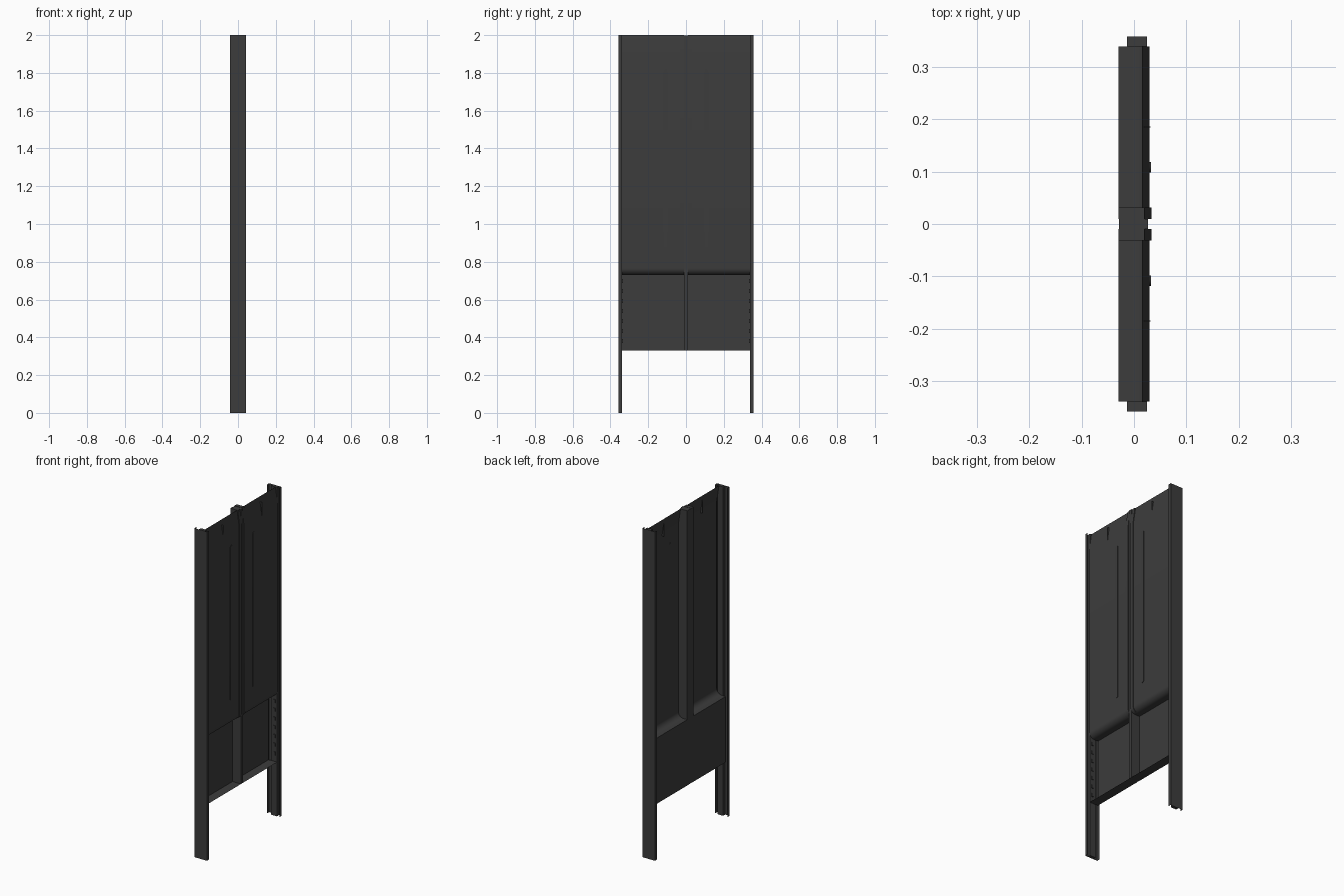
import bpy, bmesh, math

if "Cube" in bpy.data.objects:
    bpy.data.objects.remove(bpy.data.objects["Cube"])

mat = bpy.data.materials.new("dark_grey")
mat.diffuse_color = (0.045, 0.045, 0.045, 1)
mat.use_nodes = True
mat.node_tree.nodes["Principled BSDF"].inputs["Base Color"].default_value = mat.diffuse_color


def finish(name, bm, smooth=False):
    bmesh.ops.recalc_face_normals(bm, faces=bm.faces)
    me = bpy.data.meshes.new(name)
    bm.to_mesh(me)
    bm.free()
    ob = bpy.data.objects.new(name, me)
    bpy.context.collection.objects.link(ob)
    me.materials.append(mat)
    if smooth:
        bpy.ops.object.select_all(action='DESELECT')
        ob.select_set(True)
        bpy.context.view_layer.objects.active = ob
        bpy.ops.object.shade_smooth_by_angle(angle=math.radians(30))
    return ob


def box(name, x0, x1, y0, y1, z0, z1):
    bm = bmesh.new()
    r = bmesh.ops.create_cube(bm, size=1)
    for v in r['verts']:
        v.co = ((x0 + x1) / 2 + v.co.x * (x1 - x0),
                (y0 + y1) / 2 + v.co.y * (y1 - y0),
                (z0 + z1) / 2 + v.co.z * (z1 - z0))
    return finish(name, bm)


def sheet(name, pts, y0, y1, smooth=True):
    """Open sheet: xz profile swept along y."""
    bm = bmesh.new()
    a = [bm.verts.new((x, y0, z)) for x, z in pts]
    b = [bm.verts.new((x, y1, z)) for x, z in pts]
    for i in range(len(pts) - 1):
        bm.faces.new((a[i], a[i + 1], b[i + 1], b[i]))
    return finish(name, bm, smooth)


def solid(name, pts, axis, d0, d1):
    """Closed prism: profile in xz (axis y) or yz (axis x)."""
    bm = bmesh.new()
    mk = (lambda p, d: (p[0], d, p[1])) if axis == 'y' else (lambda p, d: (d, p[0], p[1]))
    a = [bm.verts.new(mk(p, d0)) for p in pts]
    b = [bm.verts.new(mk(p, d1)) for p in pts]
    bm.faces.new(a)
    bm.faces.new(b[::-1])
    n = len(pts)
    for i in range(n):
        j = (i + 1) % n
        bm.faces.new((a[i], a[j], b[j], b[i]))
    return finish(name, bm, True)


def arc(cx, cz, r, a0, a1, n=8):
    return [(cx + r * math.cos(math.radians(a0 + (a1 - a0) * i / n)),
             cz + r * math.sin(math.radians(a0 + (a1 - a0) * i / n))) for i in range(n + 1)]


for s, side in ((-1, "left"), (1, "right")):
    # folded door leaf: bottom lip, lower panel, shelf, curve, upper panel
    leaf = [(0.027, 0.33), (-0.03, 0.33), (-0.03, 0.73)] \
        + arc(-0.005, 0.765, 0.035, -90, 0) + [(0.03, 1.9), (0.015, 2.0)]
    sheet(side + "_leaf", leaf, s * 0.01, s * 0.338)

    # centre stile with rounded lower front
    stile = [(-0.03, 0.73)] + arc(-0.002, 0.765, 0.035, -90, 0) \
        + [(0.033, 1.9), (0.02, 2.0), (-0.03, 2.0)]
    solid(side + "_stile", stile, 'y', s * 0.01, s * 0.031)

    # long raised rib with round ends, and short seam above it
    rib = arc(s * 0.108, 1.81, 0.010, 0, 180) + arc(s * 0.108, 0.885, 0.010, 180, 360)
    solid(side + "_rib", rib, 'x', 0.0275, 0.0325)
    solid(side + "_seam", [(s * 0.184, 1.89), (s * 0.186, 1.89),
                           (s * 0.186, 1.97), (s * 0.184, 1.97)], 'x', 0.019, 0.031)

    # side post: open channel around a guide rail
    bm = bmesh.new()
    prof = [(-0.042, 0.338), (-0.042, 0.358), (0.042, 0.358), (0.042, 0.338)]
    lo = [bm.verts.new((x, s * y, 0)) for x, y in prof]
    hi = [bm.verts.new((x, s * y, 2)) for x, y in prof]
    for i in range(3):
        bm.faces.new((lo[i], lo[i + 1], hi[i + 1], hi[i]))
    finish(side + "_post", bm)
    box(side + "_rail", -0.013, 0.025, s * 0.338, s * 0.357, 0, 2)

    # small catches beside the lower panel
    for i in range(7):
        z = 0.37 + i * 0.053
        box(side + "_catch", 0.004, 0.016, s * 0.333, s * 0.338, z, z + 0.02)

# centre filler between the two leaves
box("centre_filler", -0.029, 0.027, -0.01, 0.01, 0.33, 1.998)
